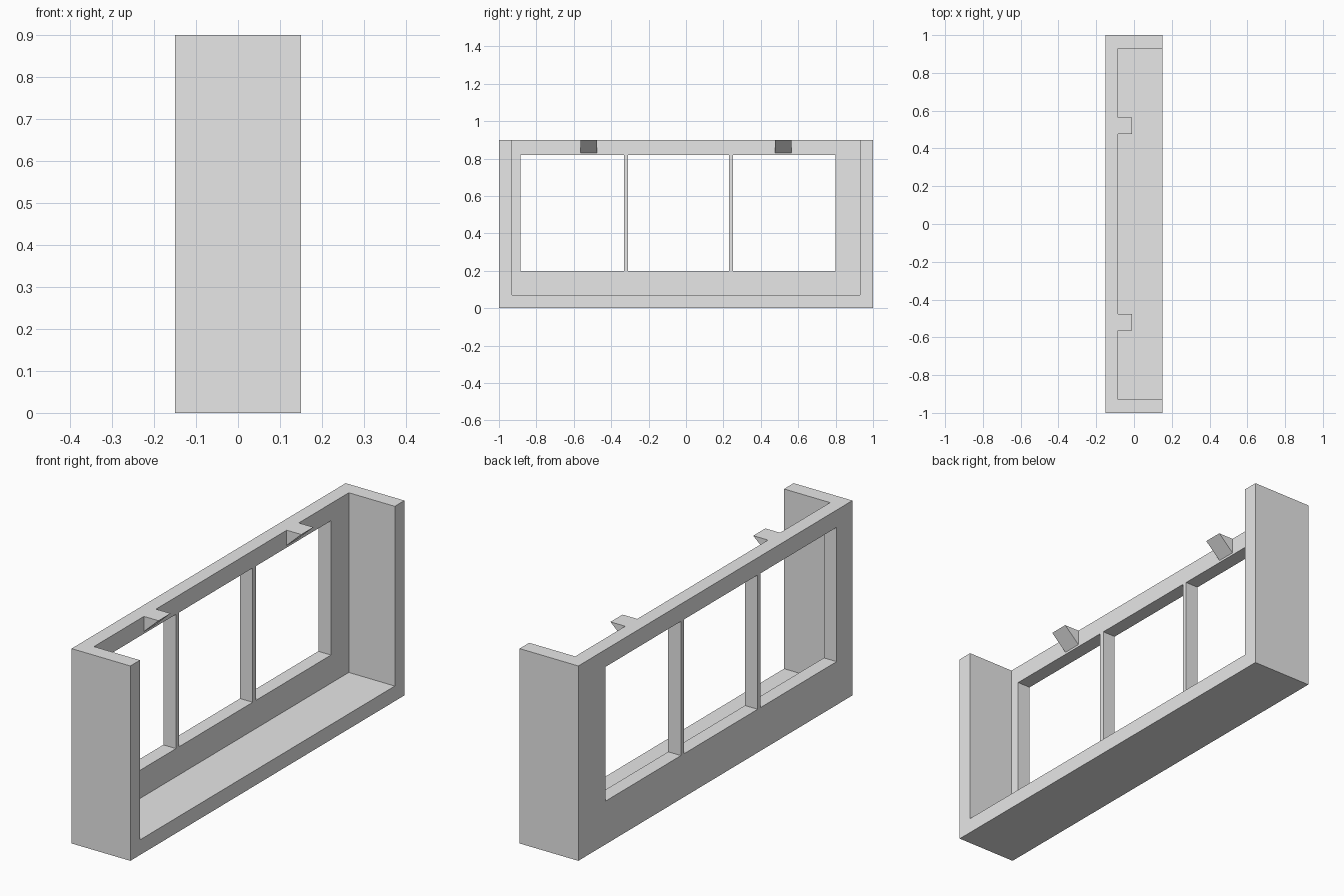
import bpy
import bmesh
from mathutils import Vector

cube = bpy.data.objects.get("Cube")
if cube:
    bpy.data.objects.remove(cube, do_unlink=True)

grey = bpy.data.materials.new("plain_grey")
grey.use_nodes = True
grey.diffuse_color = (0.8, 0.8, 0.8, 1)
grey.node_tree.nodes["Principled BSDF"].inputs["Base Color"].default_value = (0.8, 0.8, 0.8, 1)

# Shared dimensions
DEPTH, HEIGHT, BOARD = 0.15, 0.9, 0.07
WALL_IN = -0.085
SILL, LINTEL = 0.2, 0.82


def make_object(name, bm):
    bmesh.ops.recalc_face_normals(bm, faces=bm.faces)
    mesh = bpy.data.meshes.new(name)
    bm.to_mesh(mesh)
    bm.free()
    mesh.materials.append(grey)
    obj = bpy.data.objects.new(name, mesh)
    bpy.context.collection.objects.link(obj)
    return obj


def box(name, low, high):
    low, high = Vector(low), Vector(high)
    bm = bmesh.new()
    bmesh.ops.create_cube(bm, size=1)
    bmesh.ops.scale(bm, vec=high - low, verts=bm.verts)
    bmesh.ops.translate(bm, vec=(low + high) / 2, verts=bm.verts)
    return make_object(name, bm)


def cut(target, cutter):
    mod = target.modifiers.new("cut", "BOOLEAN")
    mod.operation = "DIFFERENCE"
    mod.solver = "EXACT"
    mod.object = cutter
    bpy.context.view_layer.objects.active = target
    bpy.ops.object.modifier_apply(modifier=mod.name)
    bpy.data.objects.remove(cutter, do_unlink=True)


# Tray shell: wall, floor and two end boards, open at the top and one side
shell = box("tray_shell", (-DEPTH, -1, 0), (DEPTH, 1, HEIGHT))
cut(shell, box("interior_cutter", (WALL_IN, -1 + BOARD, BOARD), (1, 1 - BOARD, 2)))
cut(shell, box("window_cutter", (-1, -0.885, SILL), (0, 0.8, LINTEL)))

# Upright bars dividing the window
for name, y in (("front_bar", -0.32), ("back_bar", 0.24)):
    box(name, (-DEPTH, y - 0.011, SILL), (WALL_IN, y + 0.011, LINTEL))

# Wedge tabs along the top of the wall
for name, y in (("front_tab", -0.521), ("back_tab", 0.521)):
    bm = bmesh.new()
    profile = [(WALL_IN, HEIGHT), (-0.01, HEIGHT), (WALL_IN, HEIGHT - BOARD)]
    face = bm.faces.new([bm.verts.new((x, y - 0.044, z)) for x, z in profile])
    side = bmesh.ops.extrude_face_region(bm, geom=[face])
    verts = [v for v in side["geom"] if isinstance(v, bmesh.types.BMVert)]
    bmesh.ops.translate(bm, vec=(0, 0.088, 0), verts=verts)
    # Keep both end caps of the wedge
    if len(bm.faces) < 5:
        bmesh.ops.holes_fill(bm, edges=bm.edges)
    make_object(name, bm)
